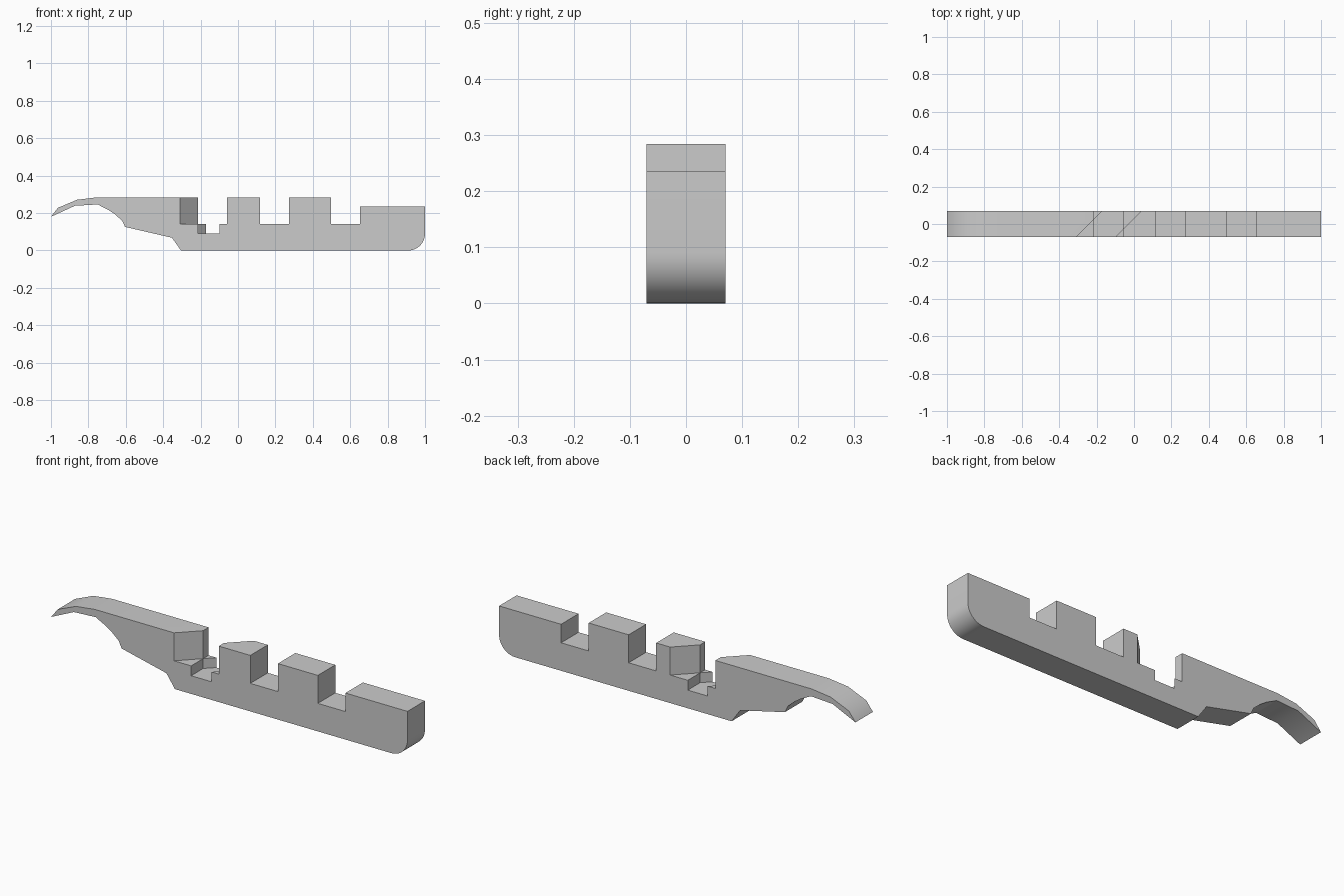
import bpy, bmesh, math

cube = bpy.data.objects.get("Cube")
if cube:
    bpy.data.objects.remove(cube, do_unlink=True)

HALF = 0.07     # half thickness of the bar
TOP = 0.284     # top of the blocks
FLOOR = 0.142   # floor of the notches
DEEP = 0.092    # floor of the crossing pocket

grey = bpy.data.materials.new("plain_grey")
grey.use_nodes = True
grey.diffuse_color = (0.6, 0.6, 0.6, 1)
grey.node_tree.nodes["Principled BSDF"].inputs["Base Color"].default_value = (0.6, 0.6, 0.6, 1)


def prism(name, points, offset):
    """Extrude a closed outline of 3D points by an offset."""
    bm = bmesh.new()
    face = bm.faces.new([bm.verts.new(p) for p in points])
    ext = bmesh.ops.extrude_face_region(bm, geom=[face])
    verts = [v for v in ext["geom"] if isinstance(v, bmesh.types.BMVert)]
    bmesh.ops.translate(bm, verts=verts, vec=offset)
    bmesh.ops.recalc_face_normals(bm, faces=bm.faces[:])
    mesh = bpy.data.meshes.new(name)
    bm.to_mesh(mesh)
    bm.free()
    mesh.materials.append(grey)
    obj = bpy.data.objects.new(name, mesh)
    bpy.context.collection.objects.link(obj)
    return obj


# Side outline: curved tail, stepped underside, rounded end, square notches
tail_under = [(-1, 0.18), (-0.872, 0.239), (-0.75, 0.246), (-0.69, 0.215),
              (-0.658, 0.193), (-0.62, 0.16), (-0.604, 0.126),
              (-0.353, 0.068), (-0.305, 0)]
R = 0.09
corner = [(1 - R + R * math.sin(a), R - R * math.cos(a))
          for a in (math.pi / 2 * i / 10 for i in range(11))]
top_edge = [(1, 0.236), (0.652, 0.236), (0.652, FLOOR), (0.497, FLOOR),
            (0.497, TOP), (0.273, TOP), (0.273, FLOOR), (0.118, FLOOR),
            (0.118, TOP)]
tail_over = [(-0.754, TOP), (-0.861, 0.271), (-0.963, 0.228)]
outline = tail_under + corner + top_edge + tail_over
bar = prism("notched_bar", [(x, -HALF, z) for x, z in outline], (0, 2 * HALF, 0))

# Straight slot, 45 degree slot, and the deeper pocket where they cross
L, RT, E = -0.214, -0.059, 0.1
DL, DR = -0.24, -0.03   # diagonal walls lie on x = y + DL and x = y + DR
straight = [(L, -E), (RT, -E), (RT, E), (L, E)]
diagonal = [(DL - E, -E), (DR - E, -E), (DR + E, E), (DL + E, E)]
crossing = [(L, -E), (DR - E, -E), (RT, RT - DR), (RT, E), (DL + E, E), (L, L - DL)]
cuts = [("straight_cutter", straight, FLOOR),
        ("diagonal_cutter", diagonal, FLOOR),
        ("crossing_cutter", crossing, DEEP)]

bpy.ops.object.select_all(action="DESELECT")
bpy.context.view_layer.objects.active = bar
bar.select_set(True)
for name, shape, floor in cuts:
    cutter = prism(name, [(x, y, floor) for x, y in shape], (0, 0, 0.4 - floor))
    cutter.hide_render = True
    mod = bar.modifiers.new(name, "BOOLEAN")
    mod.operation = "DIFFERENCE"
    mod.solver = "EXACT"
    mod.object = cutter
    bpy.ops.object.modifier_apply(modifier=mod.name)
    bpy.data.objects.remove(cutter, do_unlink=True)

bpy.ops.object.shade_smooth_by_angle(angle=math.radians(30))
